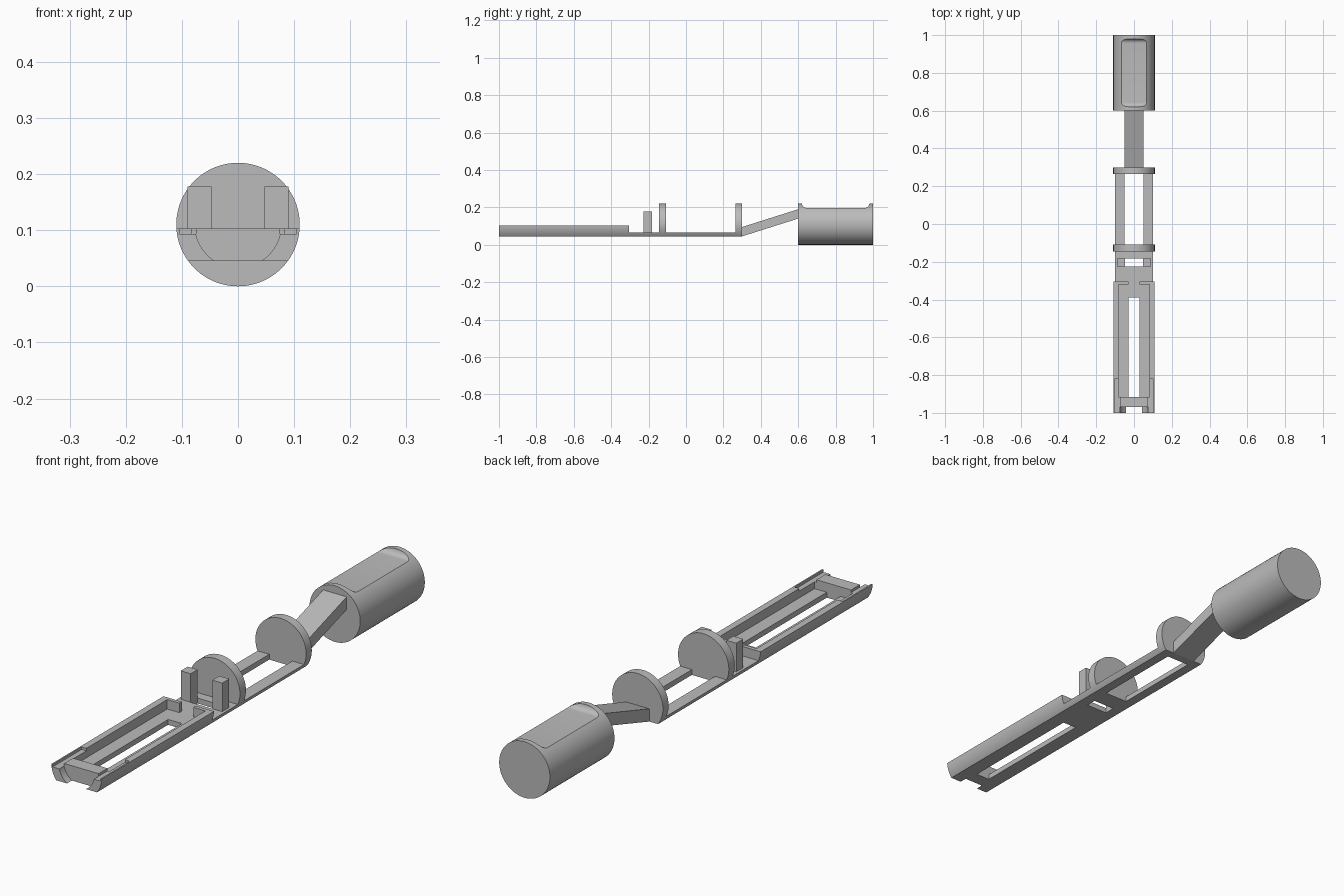
import bpy, bmesh, math
from mathutils import Matrix, Vector

if "Cube" in bpy.data.objects:
    bpy.data.objects.remove(bpy.data.objects["Cube"], do_unlink=True)

R = 0.11            # shared outer radius and axis height
BASE = 0.045        # flat underside
FLOOR = 0.066       # top of the thin floor
RIM = 0.103         # top of the tray rim

grey = bpy.data.materials.new("plain grey")
grey.use_nodes = True
grey.diffuse_color = (0.5, 0.5, 0.5, 1)
grey.node_tree.nodes["Principled BSDF"].inputs["Base Color"].default_value = (0.5, 0.5, 0.5, 1)


def finish(name, bm):
    bmesh.ops.recalc_face_normals(bm, faces=bm.faces)
    mesh = bpy.data.meshes.new(name)
    bm.to_mesh(mesh)
    bm.free()
    mesh.materials.append(grey)
    obj = bpy.data.objects.new(name, mesh)
    bpy.context.collection.objects.link(obj)
    return obj


def box(name, x, y, z):
    bm = bmesh.new()
    bmesh.ops.create_cube(bm, size=1)
    spans = (x, y, z)
    for v in bm.verts:
        v.co = Vector([(a + b) / 2 + c * (b - a) for (a, b), c in zip(spans, v.co)])
    return finish(name, bm)


def rod(name, y0, y1, radius=R):
    """Cylinder lying along y on the shared axis."""
    bm = bmesh.new()
    place = Matrix.Translation((0, (y0 + y1) / 2, R)) @ Matrix.Rotation(math.pi / 2, 4, "X")
    bmesh.ops.create_cone(bm, cap_ends=True, segments=96, radius1=radius,
                          radius2=radius, depth=y1 - y0, matrix=place)
    return finish(name, bm)


def side_prism(name, profile, half_width):
    """Extrude a (y, z) profile across x."""
    bm = bmesh.new()
    face = bm.faces.new([bm.verts.new((-half_width, y, z)) for y, z in profile])
    out = bmesh.ops.extrude_face_region(bm, geom=[face])
    moved = [g for g in out["geom"] if isinstance(g, bmesh.types.BMVert)]
    bmesh.ops.translate(bm, verts=moved, vec=(2 * half_width, 0, 0))
    return finish(name, bm)


def combine(obj, cutter, operation="DIFFERENCE"):
    mod = obj.modifiers.new("cut", "BOOLEAN")
    mod.operation, mod.solver, mod.object = operation, "EXACT", cutter
    bpy.context.view_layer.objects.active = obj
    bpy.ops.object.modifier_apply(modifier=mod.name)
    bpy.data.objects.remove(cutter, do_unlink=True)


def cut_box(obj, x, y, z):
    combine(obj, box("cutter", x, y, z))


def clipped_rod(name, y0, y1, top):
    """Cylinder slice kept between the flat underside and a given height."""
    obj = rod(name, y0, y1)
    combine(obj, box("cutter", (-1, 1), (y0 - 1, y1 + 1), (BASE, top)), "INTERSECT")
    return obj


def mirrored(x0, x1):
    return [(x0, x1), (-x1, -x0)]


parts = []

# Front tray: cavity, floor slot, rear opening, round front mouth, stepped rim
tray = clipped_rod("front_tray", -1, -0.305, RIM)
cut_box(tray, (-0.083, 0.083), (-0.915, -0.32), (FLOOR, 0.3))
cut_box(tray, (-0.03, 0.03), (-0.915, -0.39), (0, 0.3))
cut_box(tray, (-0.03, 0.03), (-0.4, -0.2), (FLOOR, 0.3))
combine(tray, rod("cutter", -1.1, -0.97, 0.077))
for span in mirrored(0.075, 0.104):
    cut_box(tray, span, (-1.1, -0.82), (0.093, 0.3))
parts.append(tray)

# Middle floor with its long window and the small opening between the posts
middle = clipped_rod("middle_floor", -0.305, 0.3, FLOOR)
cut_box(middle, (-0.05, 0.05), (-0.108, 0.265), (0, 0.3))
cut_box(middle, (-0.047, 0.047), (-0.226, -0.183), (0, 0.3))
parts.append(middle)

# Upright posts
for side, span in zip(("left", "right"), mirrored(0.047, 0.09)):
    parts.append(box(side + "_post", span, (-0.226, -0.183), (0.05, 0.178)))

# Round partition discs with flat bottoms
parts.append(clipped_rod("front_disc", -0.145, -0.108, 0.3))
parts.append(clipped_rod("rear_disc", 0.265, 0.3, 0.3))

# Sloping arm up to the handle
parts.append(side_prism("sloping_arm", [(0.3, BASE), (0.6, 0.14), (0.6, 0.19), (0.3, 0.095)], 0.051))

# Handle with a flat thumb recess that curves up at both ends
handle = rod("handle", 0.6, 1)
depth, fillet = 0.197, 0.024
profile = [(0.98, 0.3), (0.62, 0.3)]
for centre, start in ((0.62 + fillet, math.pi), (0.98 - fillet, 1.5 * math.pi)):
    for i in range(9):
        a = start + i * math.pi / 16
        profile.append((centre + fillet * math.cos(a), depth + fillet + fillet * math.sin(a)))
combine(handle, side_prism("cutter", profile, 0.2))
parts.append(handle)

# Smooth the round walls, keep the edges crisp
bpy.ops.object.select_all(action="DESELECT")
for part in parts:
    part.select_set(True)
bpy.context.view_layer.objects.active = parts[0]
bpy.ops.object.shade_smooth_by_angle(angle=math.radians(25))
